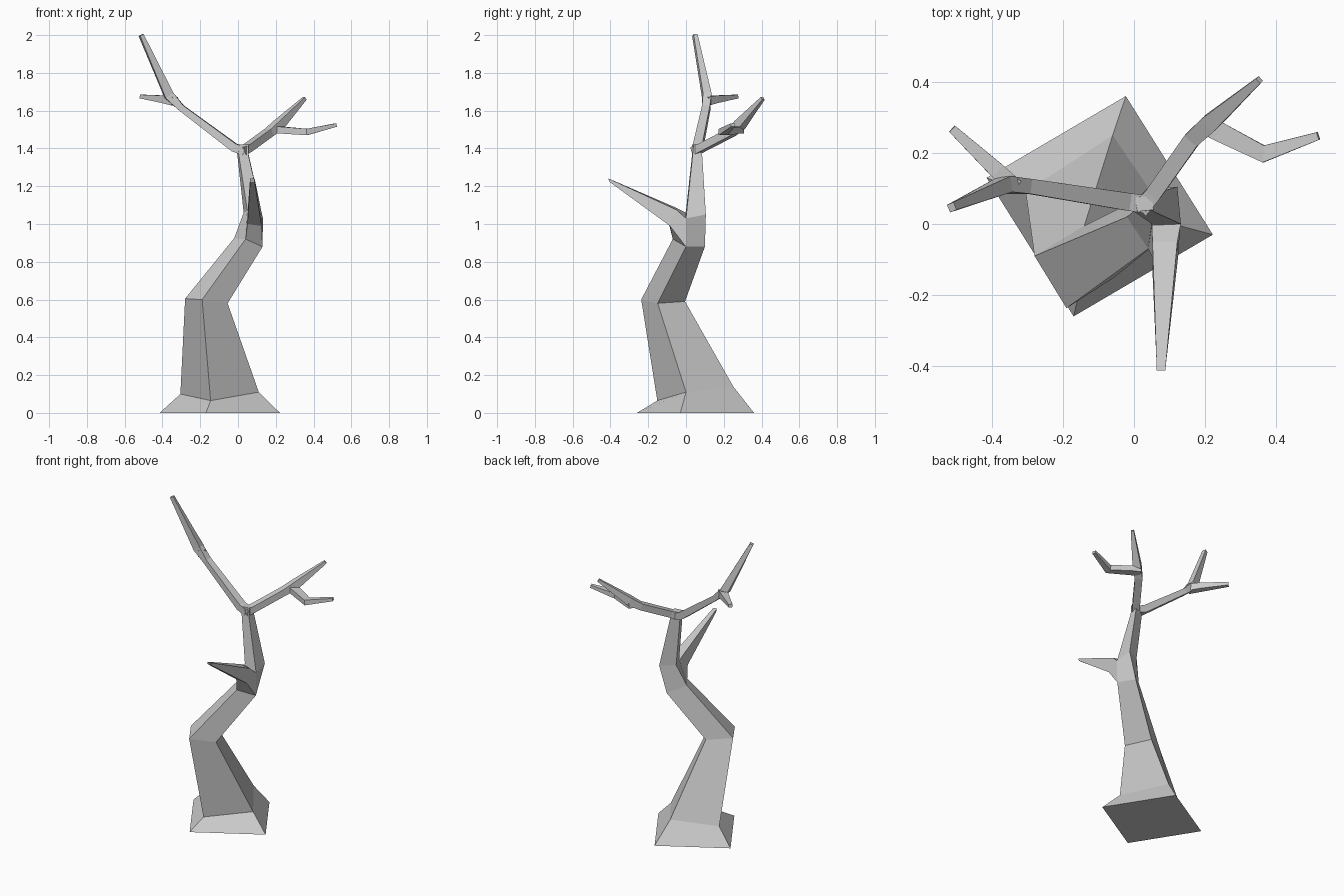
import bpy, bmesh
from mathutils import Vector


def loft(name, rings):
    """Skin four-cornered rings into a closed, flat-faced solid."""
    bm = bmesh.new()
    loops = [[bm.verts.new(p) for p in ring] for ring in rings]
    for a, b in zip(loops, loops[1:]):
        for i in range(4):
            j = (i + 1) % 4
            bm.faces.new((a[i], a[j], b[j], b[i]))
    bm.faces.new(loops[0][::-1])
    bm.faces.new(loops[-1])
    bmesh.ops.recalc_face_normals(bm, faces=bm.faces[:])
    mesh = bpy.data.meshes.new(name)
    bm.to_mesh(mesh)
    bm.free()
    obj = bpy.data.objects.new(name, mesh)
    bpy.context.collection.objects.link(obj)
    return obj


def limb(name, path):
    """Tapered square limb; path holds (x, y, z, width, height)."""
    pts = [Vector(p[:3]) for p in path]
    rings = []
    for i, p in enumerate(pts):
        d = Vector()
        if i > 0:
            d += (p - pts[i - 1]).normalized()
        if i < len(pts) - 1:
            d += (pts[i + 1] - p).normalized()
        d.normalize()
        side = d.cross(Vector((0, 0, 1))).normalized() * path[i][3] / 2
        up = side.cross(d).normalized() * path[i][4] / 2
        rings.append([p - side - up, p + side - up, p + side + up, p - side + up])
    return loft(name, rings)


# Trunk: rings ordered left, front, right, back
loft("trunk", [
    [(-.415, .13, 0), (-.17, -.26, 0), (.222, -.03, 0), (-.023, .36, 0)],
    [(-.305, .09, .10), (-.145, -.152, .065), (.11, 0, .11), (-.06, .25, .14)],
    [(-.28, -.09, .605), (-.19, -.237, .60), (-.055, -.15, .58), (-.14, -.005, .59)],
    [(-.02, .02, .925), (.04, -.07, .92), (.13, 0, .88), (.07, .1, .88)],
    [(.03, .06, 1.06), (.05, 0, 1.07), (.132, 0, 1.03), (.122, .105, 1.05)],
    [(-.005, .07, 1.38), (.003, .033, 1.375), (.055, .035, 1.365), (.055, .085, 1.375)],
    [(.002, .075, 1.42), (.01, .035, 1.42), (.055, .04, 1.42), (.05, .08, 1.42)],
])

# Front stub: grows from the trunk's front face
loft("front_branch", [
    [(.04, -.07, .92), (.13, 0, .88), (.132, 0, 1.03), (.05, 0, 1.06)],
    [(.05, -.09, 1.0), (.125, -.085, .99), (.122, -.05, 1.075), (.052, -.05, 1.085)],
    [(.064, -.405, 1.223), (.088, -.405, 1.223), (.088, -.412, 1.242), (.064, -.412, 1.242)],
])

# Left bough with its two twigs
limb("left_bough", [(.035, .055, 1.385, .05, .045), (-.02, .063, 1.405, .05, .045),
                    (-.30, .107, 1.615, .042, .034), (-.365, .11, 1.68, .045, .05),
                    (-.513, .047, 2.0, .023, .022)])
limb("left_twig", [(-.335, .105, 1.65, .045, .045), (-.385, .15, 1.66, .045, .04),
                   (-.512, .268, 1.675, .024, .02)])

# Right bough with its two twigs
limb("right_bough", [(.02, .045, 1.385, .05, .045), (.055, .085, 1.405, .045, .042),
                     (.165, .24, 1.485, .046, .042), (.215, .285, 1.525, .05, .05),
                     (.353, .406, 1.665, .018, .018)])
limb("right_twig", [(.19, .285, 1.50, .05, .04), (.235, .262, 1.497, .055, .036),
                    (.365, .197, 1.487, .048, .034), (.519, .248, 1.524, .022, .018)])
